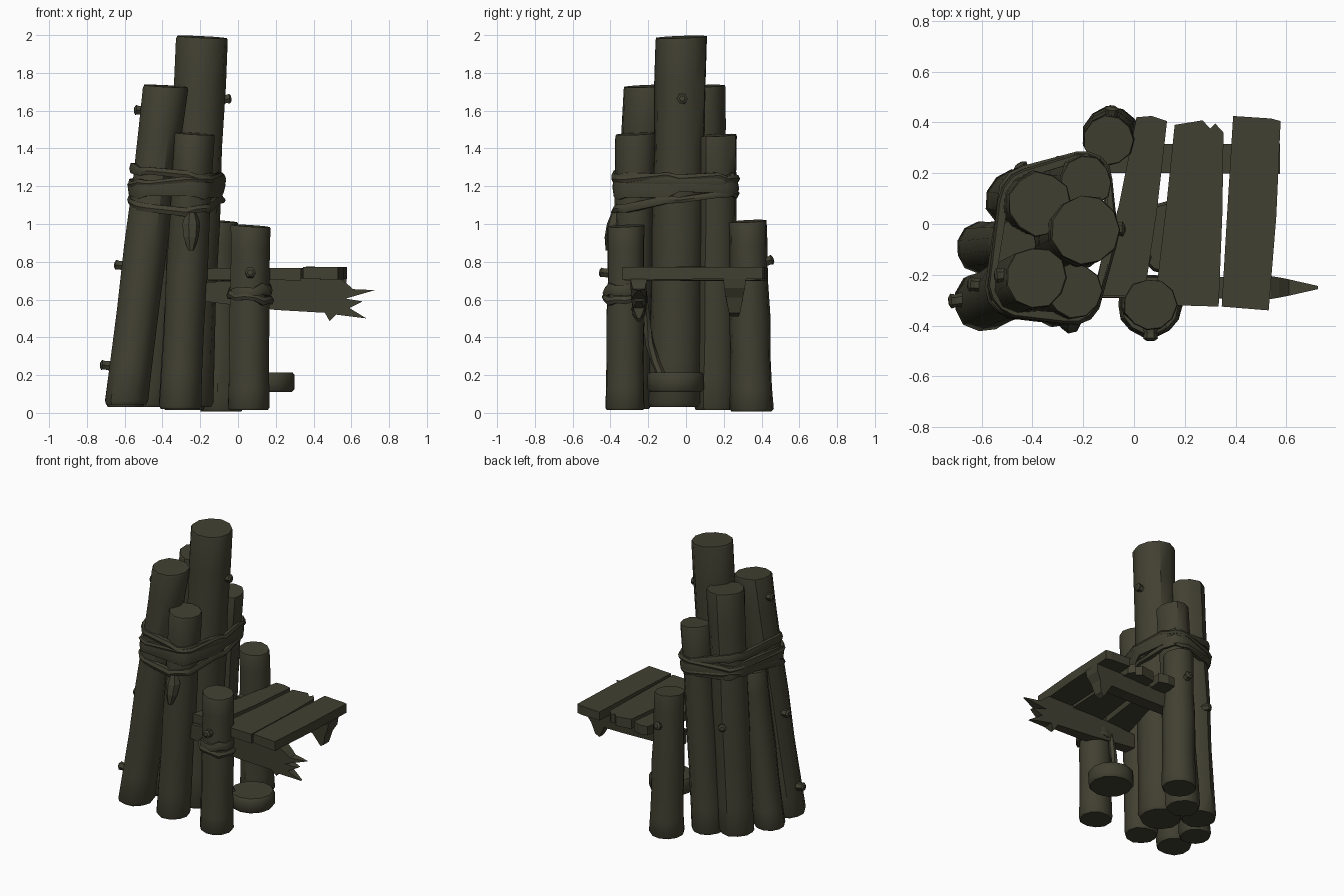
import bpy, bmesh, math, random
from mathutils import Vector
from mathutils.geometry import convex_hull_2d

random.seed(4)
if "Cube" in bpy.data.objects:
    bpy.data.objects.remove(bpy.data.objects["Cube"], do_unlink=True)

wood = bpy.data.materials.new("dark olive wood")
wood.use_nodes = True
WOOD = (0.053, 0.051, 0.031, 1)
wood.diffuse_color = WOOD
wood.node_tree.nodes["Principled BSDF"].inputs["Base Color"].default_value = WOOD


def finish(bm, name, smooth=True):
    bmesh.ops.recalc_face_normals(bm, faces=bm.faces[:])
    mesh = bpy.data.meshes.new(name)
    bm.to_mesh(mesh)
    bm.free()
    mesh.materials.append(wood)
    obj = bpy.data.objects.new(name, mesh)
    bpy.context.collection.objects.link(obj)
    if smooth:
        bpy.ops.object.select_all(action='DESELECT')
        obj.select_set(True)
        bpy.context.view_layer.objects.active = obj
        bpy.ops.object.shade_smooth_by_angle(angle=math.radians(40))


def loft(rings, name, closed=False, smooth=True):
    """Skin a list of equal point rings, capped unless closed into a loop."""
    bm = bmesh.new()
    vs = [[bm.verts.new(p) for p in ring] for ring in rings]
    n = len(vs[0])
    for a, b in zip(vs, vs[1:] + vs[:1] if closed else vs[1:]):
        for i in range(n):
            bm.faces.new((a[i], a[(i + 1) % n], b[(i + 1) % n], b[i]))
    if not closed:
        bm.faces.new(vs[0])
        bm.faces.new(vs[-1])
    finish(bm, name, smooth)


def circle(centre, r, sides, q=None):
    """Ring of points, turned by a quaternion if one is given."""
    pts = [Vector((r * math.cos(a), r * math.sin(a), 0))
           for a in (math.tau * k / sides for k in range(sides))]
    return [Vector(centre) + (q @ p if q else p) for p in pts]


def log(name, base, top, r0, r1, sides=11):
    """Leaning trunk with uneven bark and a slightly sloping cut."""
    base, top = Vector(base), Vector(top)
    bumps = [random.uniform(0.97, 1.05) for _ in range(sides)]
    rings = []
    for t, s in ((0, .95), (.012, 1.03), (.12, 1), (.3, .98), (.5, 1.02),
                 (.7, .98), (.87, 1), (.992, 1.02), (1, .99)):
        c, r = base.lerp(top, t), (r0 + (r1 - r0) * t) * s
        ring = []
        for i in range(sides):
            a = math.tau * i / sides
            k = r * bumps[i] * random.uniform(0.98, 1.02)
            tilt = 0.008 * math.cos(a - 2.5) if t > .9 else 0
            ring.append(c + Vector((k * math.cos(a), k * math.sin(a), tilt)))
        rings.append(ring)
    loft(rings, name)
    return base, top, r0, r1


def hull(logs, z, pad):
    """Outline around the trunks at a height."""
    pts = []
    for base, top, r0, r1 in logs:
        t = (z - base.z) / (top.z - base.z)
        if t <= 1:
            pts += [p.xy for p in circle(base.lerp(top, t), r0 + (r1 - r0) * t + pad, 14)]
    return [pts[i] for i in convex_hull_2d(pts)]


def rope(name, logs, z, height, slope=0, sag=0, pad=0.0):
    """Flat, frayed binding wrapped round the trunks; sag pulls its front down."""
    outline = hull(logs, z, pad)
    mid = sum(outline, Vector((0, 0))) / len(outline)
    rings = []
    for p in outline:
        out = (p - mid).normalized() * random.uniform(.014, .024)
        h = height * random.uniform(0.35, 0.6)
        zz = z + slope * (p.x - mid.x) + random.uniform(-.012, .012)
        zz -= sag * max(0, (mid.y + .1 - p.y) / 0.4)
        rings.append([(p.x + out.x * k, p.y + out.y * k, zz + h * v)
                      for k, v in ((-1, -1), (.6, -1), (1, 0), (.5, 1), (-1, 1))])
    loft(rings, name, closed=True)


def broken_beam(name, profile, y):
    """Side profile of x, z and half thickness, so that splinters can thin out."""
    loft([[(x, y + side * w, z) for x, z, w in profile] for side in (-1, 1)], name, smooth=False)


def vine(name, points, radius):
    rings = []
    for i, p in enumerate(points):
        d = Vector(points[min(i + 1, len(points) - 1)]) - Vector(points[max(i - 1, 0)])
        rings.append(circle(p, radius, 6, d.to_track_quat('Z', 'Y')))
    loft(rings, name)


def stub(name, pos, direction, r=0.028, length=0.045):
    """Snapped-off twig."""
    d = Vector(direction).normalized()
    q = d.to_track_quat('Z', 'Y')
    loft([circle(Vector(pos) + d * length * t, r * s, 6, q)
          for t, s in ((-.5, 1.1), (.4, .9), (.8, 1.05), (1, .55))], name, smooth=False)


# Bundle of leaning trunks
cluster = [
    log("tall_log", (-.275, -.06, .03), (-.19, -.022, 1.99), .14, .136),
    log("back_log", (-.465, .095, .03), (-.37, .08, 1.73), .115, .123),
    log("front_left_log", (-.595, -.305, .045), (-.385, -.21, 1.73), .113, .118),
    log("side_log", (-.6, -.095, .03), (-.475, -.08, 1.12), .1, .09),
    log("back_right_log", (-.285, .155, .015), (-.19, .165, 1.47), .108, .1),
    log("front_log", (-.31, -.295, .02), (-.235, -.262, 1.478), .108, .107),
]

# Short posts carrying the platform
front_post = log("front_post", (.055, -.325, .015), (.065, -.318, .99), .105, .1)
back_post = log("back_post", (-.09, .35, .008), (-.1, .33, 1.015), .112, .098)

# Rope bindings
rope("upper_rope", cluster, 1.26, .05, slope=-.13)
rope("middle_rope", cluster, 1.19, .09, slope=.02)
rope("crossing_rope", cluster, 1.23, .035, slope=.1, pad=.006)
rope("hanging_rope", cluster, 1.17, .04, slope=-.06, sag=.09)
rope("post_rope", [front_post], .64, .06, slope=.08)
rope("post_rope_lower", [front_post], .61, .04, slope=-.15, pad=.006)

# Knot with its wedge-shaped tail, and the vine running down to the step
loft([circle((-.25, y, z), r, 7) for y, z, r in
      ((-.365, 1.06, .03), (-.37, 1.0, .05), (-.39, .93, .042), (-.41, .86, .016))],
     "rope_knot", smooth=False)
vine("trailing_vine", [(.01, -.23, .62), (.0, -.21, .47), (.0, -.19, .36),
                       (.02, -.16, .27), (.05, -.13, .2)], .024)

# Platform planks: corners seen from above
planks = [
    [(-.165, -.28), (.04, -.285), (.09, .05), (.13, .405), (.07, .425), (.01, .42), (-.06, .07)],
    [(.09, -.24), (.17, -.32), (.333, -.325), (.348, .05), (.352, .36), (.32, .395), (.3, .375),
     (.27, .408), (.16, .39), (.13, .1)],
    [(.345, -.325), (.53, -.34), (.56, .03), (.577, .405), (.54, .415), (.39, .425), (.367, .05)],
]
for name, outline, z in zip(("inner_plank", "middle_plank", "outer_plank"), planks, (.765, .765, .772)):
    loft([[(x, y, h + random.uniform(-.003, .003)) for x, y in outline] for h in (z - .064, z)],
         name, smooth=False)

# Broken support beams
broken_beam("front_beam", [(-.18, .69, .04), (-.18, .59, .04), (.2, .545, .04), (.46, .53, .03),
                           (.485, .485, .01), (.52, .52, .035), (.68, .5, .008), (.59, .555, .03),
                           (.66, .59, .012), (.57, .605, .04), (.725, .65, .006), (.61, .655, .032),
                           (.57, .69, .04), (.54, .71, .045), (.2, .715, .04)], -.25)
broken_beam("back_beam", [(-.15, .71, .055), (-.15, .61, .045), (.3, .6, .045), (.44, .6, .045),
                          (.49, .51, .022), (.52, .53, .03), (.54, .61, .045), (.57, .66, .055),
                          (.575, .71, .06)], .257)

# Round step
loft([circle((.15, -.055, z), r, 12) for z, r in ((.11, .135), (.125, .148), (.2, .15), (.215, .138))],
     "round_step")

# Twig stubs on the trunks
for name, pos, d in (("tall_log_twig", (-.08, -.02, 1.66), (1, 0, .1)),
                     ("upper_left_twig", (-.505, -.2, 1.6), (-1, -.1, .1)),
                     ("middle_left_twig", (-.61, -.24, .78), (-1, .1, .1)),
                     ("lower_left_twig", (-.685, -.3, .25), (-1, -.1, .1)),
                     ("front_post_twig", (.065, -.415, .74), (0, -1, .1)),
                     ("back_post_twig", (-.09, .42, .8), (.1, 1, .3)),
                     ("back_log_twig", (-.43, .2, .8), (-.6, 1, .1))):
    stub(name, pos, d)
